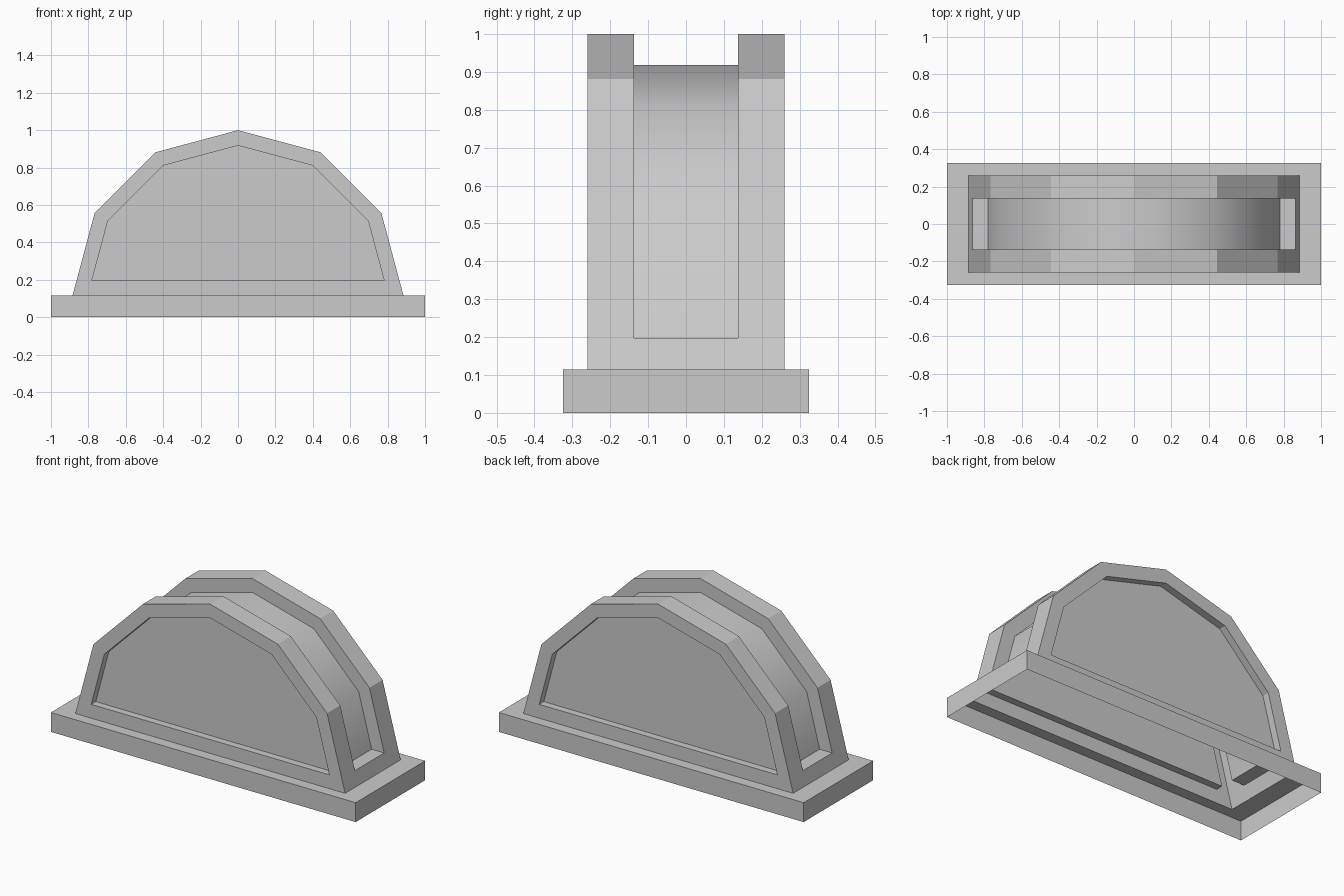
import bpy, bmesh
from math import sin, cos, radians

if "Cube" in bpy.data.objects:
    bpy.data.objects.remove(bpy.data.objects["Cube"])

BASE_Z, SILL_Z = 0.115, 0.197      # top of plinth, bottom of groove and recesses
R_OUT, R_IN = 0.885, 0.803         # radii of the twelve-sided arch profiles
Y_OUT, Y_GROOVE, RECESS = 0.26, 0.137, 0.043


def arch(r):
    """Upper half of a 12-gon as (x, z), its feet cut off at SILL_Z."""
    pts = [(r * cos(radians(30 * i)), BASE_Z + r * sin(radians(30 * i))) for i in range(7)]
    t = (SILL_Z - BASE_Z) / (pts[1][1] - BASE_Z)
    x = pts[0][0] + (pts[1][0] - pts[0][0]) * t
    pts[0], pts[-1] = (x, SILL_Z), (-x, SILL_Z)
    return pts


def at_y(profile, y):
    return [(x, y, z) for x, z in profile]


def rect(x, y, z):
    return [(-x, -y, z), (x, -y, z), (x, y, z), (-x, y, z)]


def face(bm, pts, smooth=False):
    f = bm.faces.new([bm.verts.new(p) for p in pts])
    f.smooth = smooth


def loft(bm, a, b, closed=False, smooth=False):
    n = len(a)
    for i in range(n if closed else n - 1):
        j = (i + 1) % n
        face(bm, (a[i], a[j], b[j], b[i]), smooth)


def finish(bm, name):
    bmesh.ops.remove_doubles(bm, verts=bm.verts, dist=1e-5)
    bmesh.ops.recalc_face_normals(bm, faces=bm.faces)
    me = bpy.data.meshes.new(name)
    bm.to_mesh(me)
    bm.free()
    bpy.context.collection.objects.link(bpy.data.objects.new(name, me))


# Plinth: open underneath, top left open inside the arch footprint
bm = bmesh.new()
rings = [rect(1, 0.325, 0), rect(1, 0.325, BASE_Z), rect(R_OUT, Y_OUT, BASE_Z)]
for lower, upper in zip(rings, rings[1:]):
    loft(bm, lower, upper, closed=True)
finish(bm, "plinth")

# Arched body: hollow shell with recessed faces and a groove around the rim
bm = bmesh.new()
outer, inner = arch(R_OUT), arch(R_IN)
for s in (-1, 1):
    y, yg, yr = s * Y_OUT, s * Y_GROOVE, s * (Y_OUT - RECESS)
    # face frame and its sill
    loft(bm, at_y(outer, y), at_y(inner, y))
    face(bm, at_y([(-R_OUT, BASE_Z), (R_OUT, BASE_Z), outer[0], inner[0],
                   inner[-1], outer[-1]], y))
    # recess walls and panel
    loft(bm, at_y(inner, y), at_y(inner, yr), closed=True)
    face(bm, at_y(inner, yr))
    # rim band and groove side wall
    loft(bm, at_y(outer, y), at_y(outer, yg))
    loft(bm, at_y(outer, yg), at_y(inner, yg))
    # end foot and groove ledge
    xo, xi = s * outer[0][0], s * inner[0][0]
    face(bm, [(s * R_OUT, -Y_OUT, BASE_Z), (s * R_OUT, Y_OUT, BASE_Z)]
         + [(xo, v, SILL_Z) for v in (Y_OUT, Y_GROOVE, -Y_GROOVE, -Y_OUT)])
    face(bm, [(xo, -Y_GROOVE, SILL_Z), (xo, Y_GROOVE, SILL_Z),
              (xi, Y_GROOVE, SILL_Z), (xi, -Y_GROOVE, SILL_Z)])
# smooth groove floor
loft(bm, at_y(inner, -Y_GROOVE), at_y(inner, Y_GROOVE), smooth=True)
finish(bm, "arched_body")
